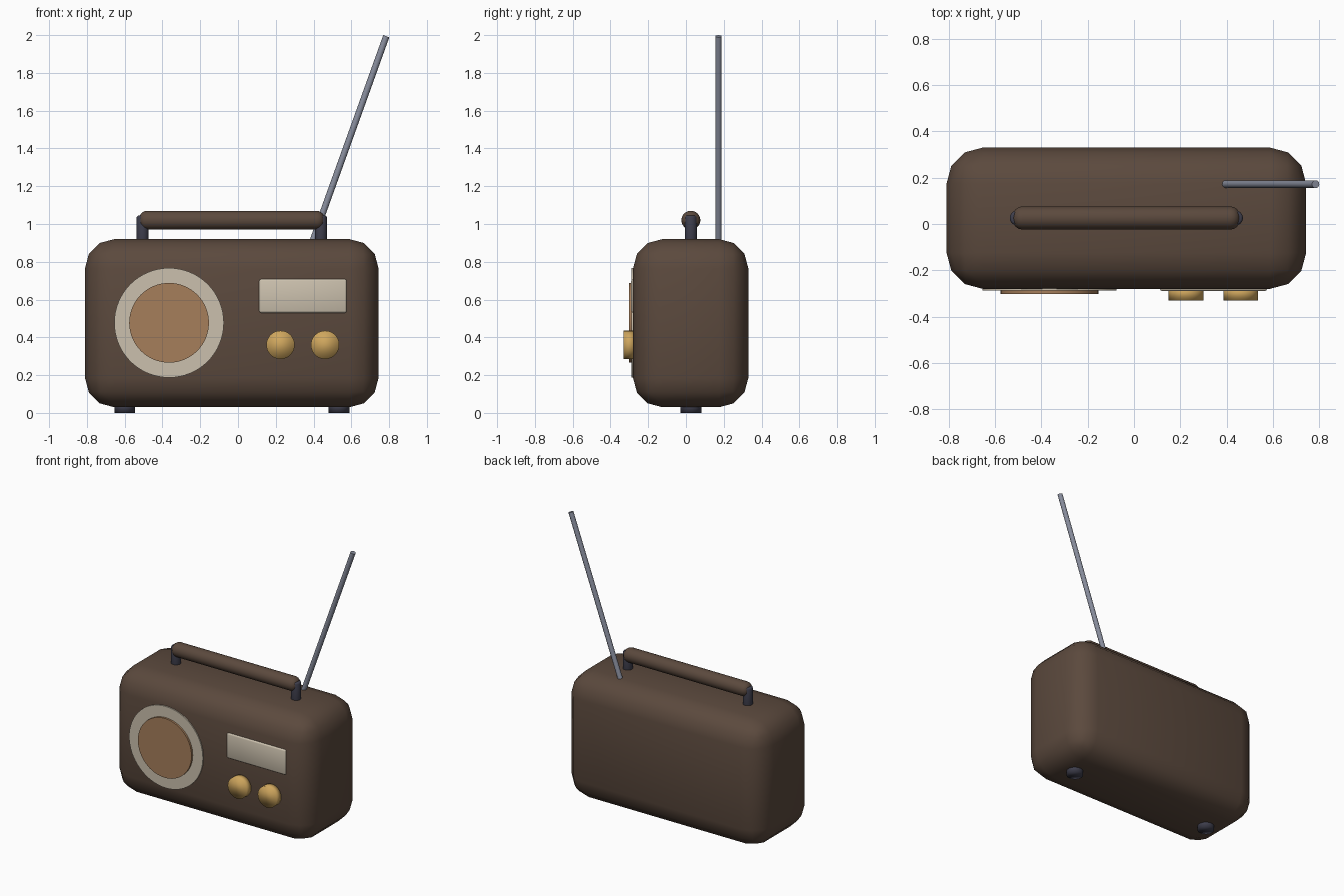
import bpy
from math import radians
from mathutils import Vector

cube = bpy.data.objects.get("Cube")
if cube:
    bpy.data.objects.remove(cube, do_unlink=True)


def material(name, rgb):
    m = bpy.data.materials.new(name)
    m.use_nodes = True
    colour = (*rgb, 1)
    m.diffuse_color = colour
    m.node_tree.nodes["Principled BSDF"].inputs["Base Color"].default_value = colour
    return m


brown = material("dark brown", (0.105, 0.067, 0.047))
cream = material("cream", (0.60, 0.53, 0.42))
tan = material("tan", (0.38, 0.21, 0.105))
gold = material("gold", (0.62, 0.38, 0.11))
steel = material("steel grey", (0.25, 0.27, 0.34))
slate = material("dark slate", (0.05, 0.05, 0.075))


def finish(name, mat, bevel=0, segments=3, angle=None):
    """Name, colour, round and smooth the active object."""
    ob = bpy.context.object
    ob.name = name
    ob.data.materials.append(mat)
    if bevel:
        mod = ob.modifiers.new("rounding", 'BEVEL')
        mod.width, mod.segments = bevel, segments
        mod.limit_method = 'ANGLE'
        bpy.ops.object.modifier_apply(modifier=mod.name)
    if angle:
        bpy.ops.object.shade_smooth_by_angle(angle=radians(angle))
    else:
        bpy.ops.object.shade_smooth()
    return ob


def box(name, mat, low, high, bevel, segments, angle=None):
    low, high = Vector(low), Vector(high)
    bpy.ops.mesh.primitive_cube_add(size=1, location=(low + high) / 2)
    bpy.context.object.scale = high - low
    bpy.ops.object.transform_apply(location=False, rotation=False, scale=True)
    return finish(name, mat, bevel, segments, angle)


def rod(name, mat, start, end, radius, sides=32, bevel=0, segments=3, angle=None):
    start, end = Vector(start), Vector(end)
    axis = end - start
    bpy.ops.mesh.primitive_cylinder_add(
        vertices=sides, radius=radius, depth=axis.length, location=(start + end) / 2,
        rotation=axis.to_track_quat('Z', 'Y').to_euler())
    return finish(name, mat, bevel, segments, angle)


FRONT = -0.28   # front face of the case
MID_X, MID_Y = -0.033, 0.026

# Case
box("case", brown, (-0.81, FRONT, 0.03), (0.744, 0.33, 0.92), 0.155, 3)

# Speaker surround and grille
rod("speaker_surround", cream, (-0.365, FRONT + 0.02, 0.477), (-0.365, -0.288, 0.477),
    0.29, 64, angle=30)
rod("speaker_grille", tan, (-0.365, FRONT + 0.02, 0.477), (-0.365, -0.302, 0.477),
    0.211, 64, angle=30)

# Tuning dial
box("tuning_dial", cream, (0.112, FRONT + 0.02, 0.53), (0.575, -0.29, 0.708), 0.01, 2, 60)

# Knobs
for side, x in (("right", 0.225), ("left", 0.461)):
    rod(side + "_knob", gold, (x, FRONT + 0.01, 0.36), (x, -0.33, 0.36), 0.075, 48)

# Handle posts and feet
for side, sign in (("right", -1), ("left", 1)):
    post_x = MID_X + sign * 0.472
    rod(side + "_handle_post", slate, (post_x, MID_Y, 0.9), (post_x, MID_Y, 1.045),
        0.032, 24, 0.012, 3, 40)
    foot_x = MID_X + sign * 0.567
    rod(side + "_foot", slate, (foot_x, MID_Y, 0.06), (foot_x, MID_Y, 0), 0.055)

# Handle
rod("handle", brown, (MID_X - 0.49, MID_Y, 1.02), (MID_X + 0.49, MID_Y, 1.02),
    0.05, 32, 0.04, 4, 40)

# Antenna
rod("antenna", steel, (0.392, 0.172, 0.9), (0.785, 0.172, 1.994), 0.017, 12, angle=40)
